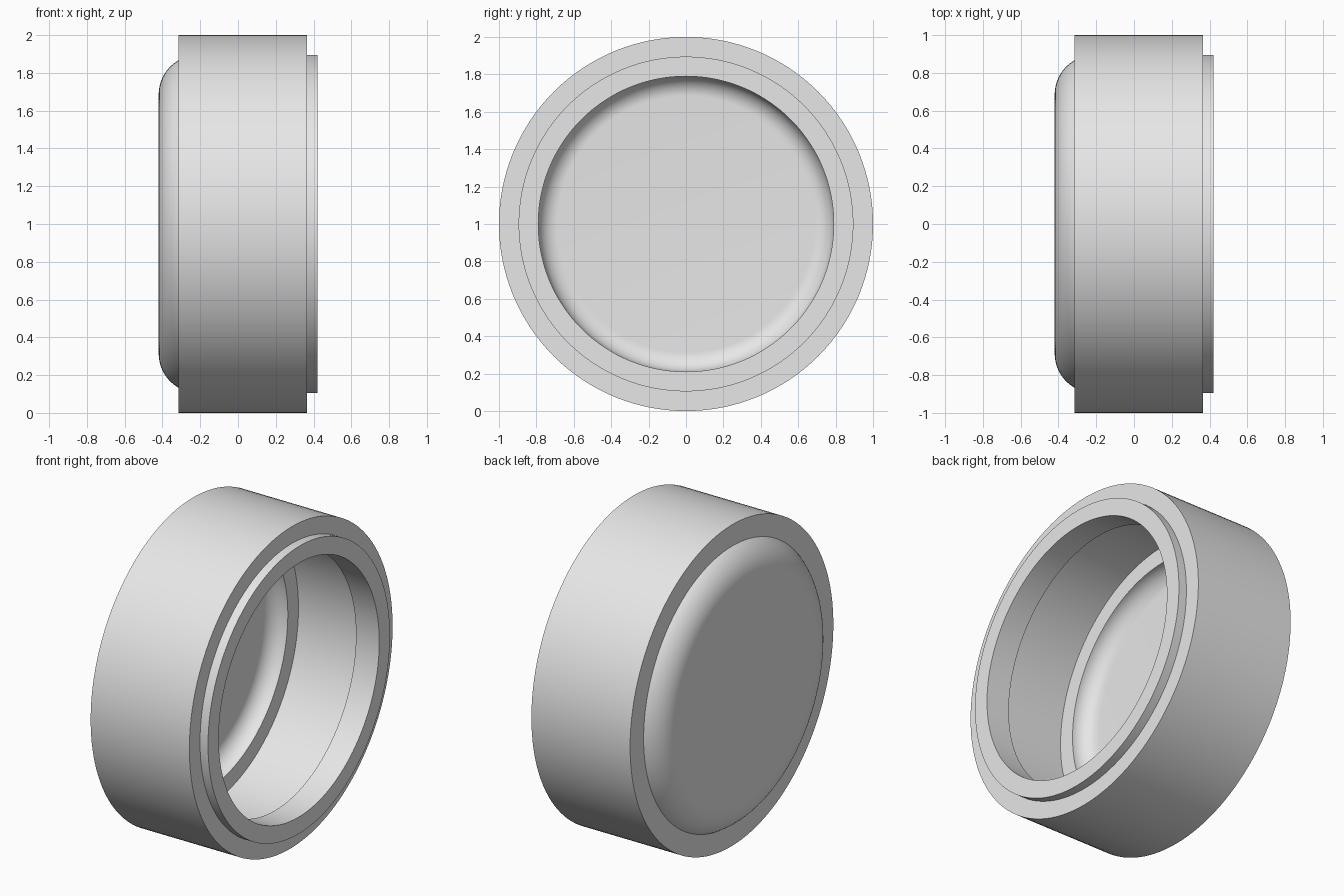
import bpy, bmesh, math

if "Cube" in bpy.data.objects:
    bpy.data.objects.remove(bpy.data.objects["Cube"])

SEGMENTS = 128
WALL = 0.105          # wall thickness everywhere
BACK, FRONT = -0.42, 0.42
FILLET, FLAT_R = 0.21, 0.685

grey = bpy.data.materials.new("plain_grey")
grey.diffuse_color = (0.8, 0.8, 0.8, 1)
grey.use_nodes = True
grey.node_tree.nodes["Principled BSDF"].inputs["Base Color"].default_value = grey.diffuse_color


def fillet(radius, a0, a1, n=14):
    """Arc of (x, r) points around the back rim's fillet centre."""
    cx = BACK + FILLET
    return [(cx - radius * math.cos(a0 + (a1 - a0) * i / n),
             FLAT_R + radius * math.sin(a0 + (a1 - a0) * i / n)) for i in range(n + 1)]


# Outer skin: rounded back, wide band, stepped front lip
band_back, band_front = BACK + WALL, 0.365
end = math.acos((FILLET - WALL) / FILLET)
profile = [(BACK, 0)] + fillet(FILLET, 0, end)
profile += [(band_back, 1), (band_front, 1), (band_front, 0.895), (FRONT, 0.895)]
# Inner skin: lip, wide bore, shelf, dished floor
profile += [(FRONT, 0.79), (band_front - WALL, 0.79), (band_front - WALL, 0.895),
            (band_back + WALL, 0.895)]
profile += fillet(FILLET - WALL, math.pi / 2, 0) + [(BACK + WALL, 0)]

# Spin the profile around the x axis
bm = bmesh.new()
verts = [bm.verts.new((x, 0, r)) for x, r in profile]
edges = [bm.edges.new(pair) for pair in zip(verts, verts[1:])]
bmesh.ops.spin(bm, geom=verts + edges, cent=(0, 0, 0), axis=(1, 0, 0),
               angle=math.tau, steps=SEGMENTS, use_merge=True)
bmesh.ops.remove_doubles(bm, verts=bm.verts, dist=1e-5)
bmesh.ops.recalc_face_normals(bm, faces=bm.faces)
mesh = bpy.data.meshes.new("round_cap")
bm.to_mesh(mesh)
bm.free()
mesh.materials.append(grey)

cap = bpy.data.objects.new("round_cap", mesh)
cap.location.z = 1
bpy.context.collection.objects.link(cap)
bpy.context.view_layer.objects.active = cap
cap.select_set(True)
bpy.ops.object.shade_smooth_by_angle(angle=math.radians(30))
